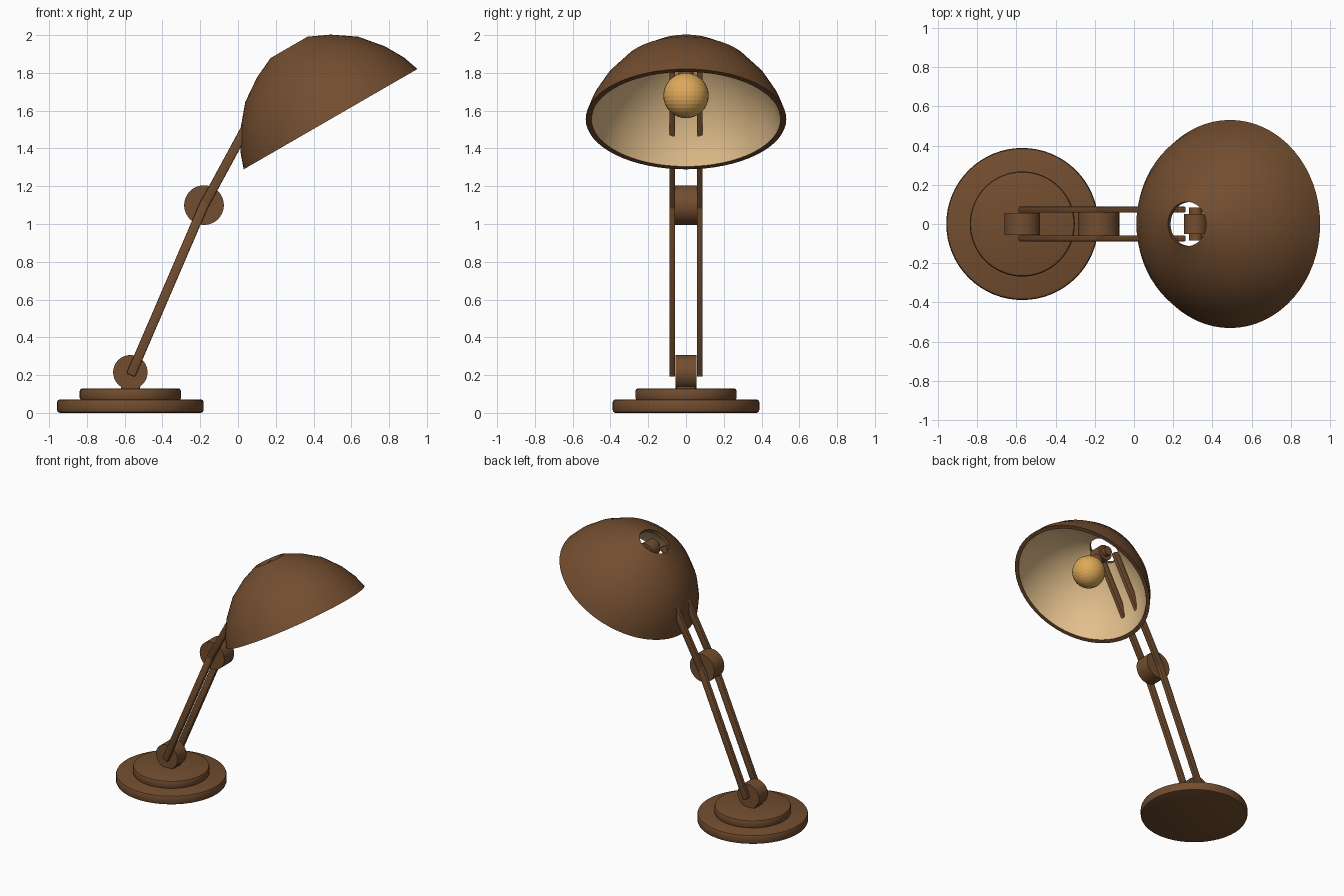
import bpy, bmesh, math
from mathutils import Matrix, Vector

if "Cube" in bpy.data.objects:
    bpy.data.objects.remove(bpy.data.objects["Cube"], do_unlink=True)


def material(name, rgb):
    m = bpy.data.materials.new(name)
    m.use_nodes = True
    m.diffuse_color = (*rgb, 1)
    bsdf = m.node_tree.nodes["Principled BSDF"]
    bsdf.inputs["Base Color"].default_value = (*rgb, 1)
    bsdf.inputs["Roughness"].default_value = 0.6
    return m


BROWN = material("brown_metal", (0.17, 0.075, 0.029))
CREAM = material("cream_lining", (0.76, 0.52, 0.26))
AMBER = material("amber_bulb", (0.73, 0.40, 0.10))


def finish(name, bm, mats, matrix, smooth=True):
    bmesh.ops.recalc_face_normals(bm, faces=bm.faces)
    mesh = bpy.data.meshes.new(name)
    bm.to_mesh(mesh)
    bm.free()
    for m in mats:
        mesh.materials.append(m)
    ob = bpy.data.objects.new(name, mesh)
    ob.matrix_world = matrix
    bpy.context.collection.objects.link(ob)
    if smooth:
        bpy.ops.object.select_all(action='DESELECT')
        ob.select_set(True)
        bpy.context.view_layer.objects.active = ob
        bpy.ops.object.shade_smooth_by_angle(angle=math.radians(30))
    return ob


def disc(name, centre, radius, depth, turn=None, bevel=0.0, sides=64):
    """Cylinder along z, or along y when turned, with softened cap edges."""
    bm = bmesh.new()
    bmesh.ops.create_cone(bm, cap_ends=True, segments=sides,
                          radius1=radius, radius2=radius, depth=depth)
    if bevel:
        rims = [e for e in bm.edges if e.calc_face_angle(0) > 1]
        bmesh.ops.bevel(bm, geom=rims, offset=bevel, segments=2,
                        profile=0.5, affect='EDGES')
    turn = turn or Matrix()
    return finish(name, bm, [BROWN], Matrix.Translation(centre) @ turn)


def box(name, centre, size, turn=None, bevel=0.006):
    bm = bmesh.new()
    bmesh.ops.create_cube(bm, size=1)
    bmesh.ops.scale(bm, vec=size, verts=bm.verts)
    bmesh.ops.bevel(bm, geom=bm.edges[:], offset=bevel, segments=2,
                    profile=0.5, affect='EDGES')
    turn = turn or Matrix()
    return finish(name, bm, [BROWN], Matrix.Translation(centre) @ turn)


ALONG_Y = Matrix.Rotation(math.pi / 2, 4, 'X')
foot = Vector((-0.57, 0, 0.215))
elbow = Vector((-0.18, 0, 1.10))
head = Vector((0.315, 0, 1.865))

# Stepped round base and the neck under the first joint
disc("base_plate", (foot.x, 0, 0.036), 0.388, 0.072, bevel=0.015)
disc("base_step", (foot.x, 0, 0.098), 0.268, 0.064, bevel=0.014)
box("base_neck", (foot.x, 0, 0.15), (0.1, 0.1, 0.06))

# Round joints across the arms
disc("foot_joint", foot, 0.091, 0.11, ALONG_Y)
disc("elbow_joint", elbow, 0.105, 0.12, ALONG_Y)
disc("head_joint", head, 0.06, 0.1, ALONG_Y)
disc("head_pin", head, 0.034, 0.17, ALONG_Y, sides=32)


# Paired flat arms on both sides of the joints
def arm_pair(name, start, end):
    along = end - start
    turn = Matrix.Rotation(math.atan2(along.x, along.z), 4, 'Y')
    for side, sign in (("left", 1), ("right", -1)):
        centre = (start + end) / 2 + Vector((0, sign * 0.073, 0))
        # The front of the lamp looks along -y, so +y is its back
        label = "back" if sign > 0 else "front"
        box(f"{name}_{label}", centre, (0.05, 0.031, along.length), turn)


arm_pair("lower_arm", Vector((-0.568, 0, 0.2)), elbow + Vector((0.008, 0, 0.02)))
arm_pair("upper_arm", elbow - Vector((0.008, 0, 0.015)), Vector((0.243, 0, 1.88)))

# Tilted dome shade, open at the crown, with a pale lining
outer = [(0.531, 0), (0.5, 0.088), (0.442, 0.19), (0.345, 0.305),
         (0.225, 0.387), (0.113, 0.439)]
inner = [(r * 0.943, h * 0.935) for r, h in outer[:-1]] + [(0.112, 0.412)]
profile = outer + inner[::-1]
tilt = Matrix.Rotation(math.radians(-30), 4, 'Y')
shade_frame = Matrix.Translation((0.49, 0, 1.555)) @ tilt

SIDES = 64
bm = bmesh.new()
rings = []
for i in range(SIDES):
    a = 2 * math.pi * i / SIDES
    rings.append([bm.verts.new((r * math.cos(a), r * math.sin(a), h))
                  for r, h in profile])
n = len(profile)
for i in range(SIDES):
    here, there = rings[i], rings[(i + 1) % SIDES]
    for j in range(n):
        k = (j + 1) % n
        face = bm.faces.new((here[j], there[j], there[k], here[k]))
        face.material_index = 1 if len(outer) <= j < n - 1 else 0
finish("shade", bm, [BROWN, CREAM], shade_frame)

# Bulb, and the socket holding it to the head joint
bulb = Vector((0.43, 0, 1.68))
to_bulb = bulb - head
socket_turn = to_bulb.to_track_quat('Z', 'Y').to_matrix().to_4x4()
disc("bulb_socket", head + to_bulb * 0.35, 0.04, 0.14, socket_turn, sides=32)

bm = bmesh.new()
bmesh.ops.create_uvsphere(bm, u_segments=32, v_segments=16, radius=0.12)
finish("bulb", bm, [AMBER], Matrix.Translation(bulb), smooth=False)
